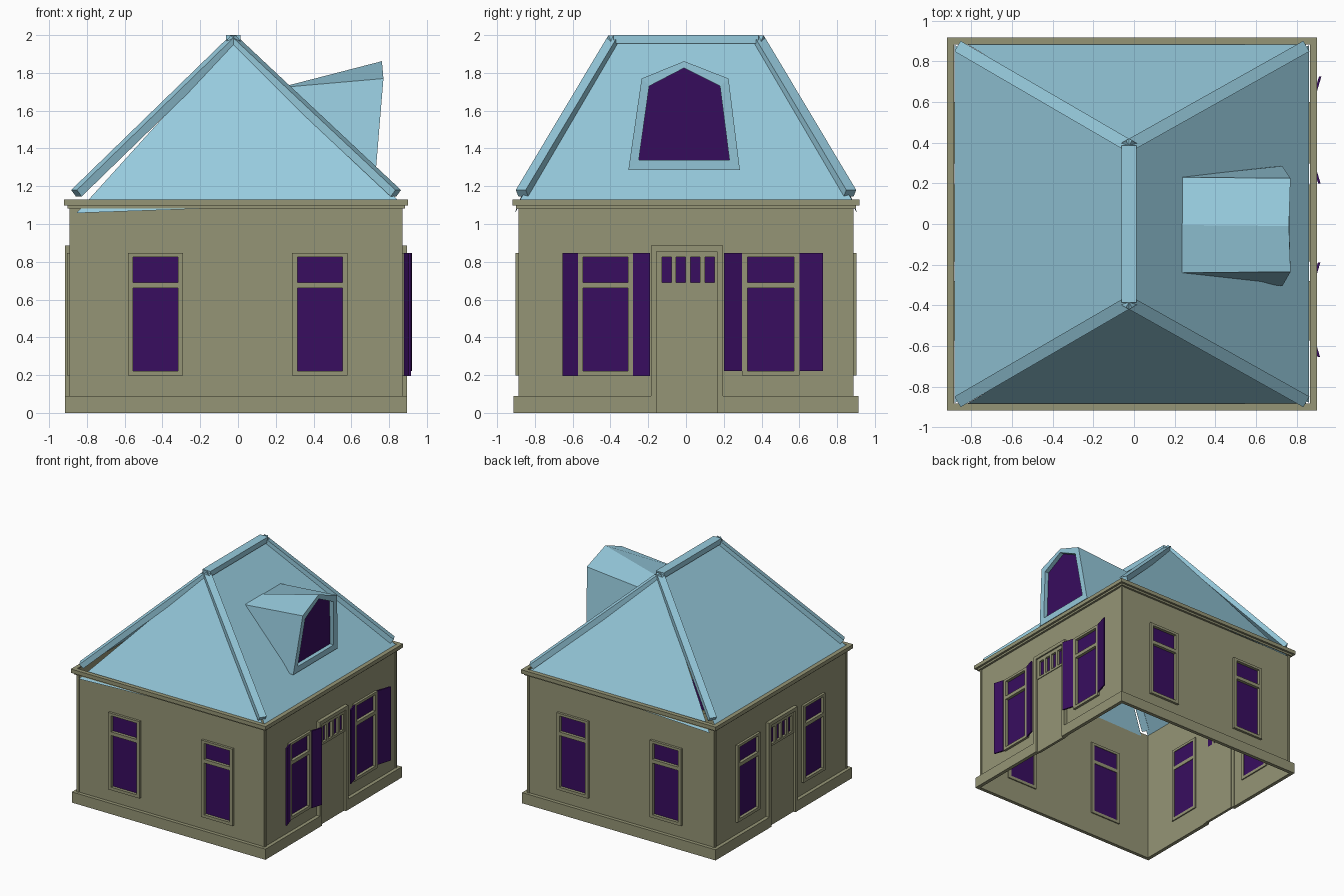
import bpy, bmesh
from mathutils import Vector

if "Cube" in bpy.data.objects:
    bpy.data.objects.remove(bpy.data.objects["Cube"])


def material(name, rgb):
    m = bpy.data.materials.new(name)
    m.diffuse_color = (*rgb, 1)
    m.use_nodes = True
    m.node_tree.nodes["Principled BSDF"].inputs["Base Color"].default_value = m.diffuse_color
    return m


STONE = material("stone", (0.30, 0.30, 0.18))
ROOF = material("roof_blue", (0.31, 0.60, 0.73))
GLASS = material("purple", (0.04, 0.004, 0.115))
XC, HX, HY, TOP = -0.01, 0.875, 0.882, 1.12

# side -> function mapping (along wall, outward, height) to world
SIDES = {
    "front": lambda u, d, z: (u, -HY - d, z),
    "back": lambda u, d, z: (u, HY + d, z),
    "right": lambda u, d, z: (XC + HX + d, u, z),
    "left": lambda u, d, z: (XC - HX - d, u, z),
}


def finish(name, bm, mat, normals=True):
    if normals:
        bmesh.ops.recalc_face_normals(bm, faces=bm.faces)
    me = bpy.data.meshes.new(name)
    bm.to_mesh(me)
    bm.free()
    me.materials.append(mat)
    ob = bpy.data.objects.new(name, me)
    bpy.context.collection.objects.link(ob)
    return ob


def panel(name, side, rect, d, mat, holes=(), slope=0):
    """Slab on a wall: rect (u0,u1,z0,z1), depth (d0,d1), rectangular holes."""
    u0, u1, z0, z1 = rect
    us = sorted({u0, u1, *[v for h in holes for v in h[:2] if u0 < v < u1]})
    zs = sorted({z0, z1, *[v for h in holes for v in h[2:] if z0 < v < z1]})
    bm = bmesh.new()
    grid = {}

    def vert(u, z):
        if (u, z) not in grid:
            grid[u, z] = bm.verts.new((u, d[0], z))
        return grid[u, z]
    for a, b in zip(us, us[1:]):
        for c, e in zip(zs, zs[1:]):
            mu, mz = (a + b) / 2, (c + e) / 2
            if not any(h[0] < mu < h[1] and h[2] < mz < h[3] for h in holes):
                bm.faces.new([vert(a, c), vert(b, c), vert(b, e), vert(a, e)])
    if d[1] > d[0]:
        ext = bmesh.ops.extrude_face_region(bm, geom=bm.faces[:], use_keep_orig=True)
        for v in ext["geom"]:
            if isinstance(v, bmesh.types.BMVert):
                v.co.y = d[1]
    for v in bm.verts:
        v.co = SIDES[side](v.co.x, v.co.y + slope * (v.co.x - (u0 + u1) / 2), v.co.z)
    return finish(name, bm, mat)


def poly(name, faces, mat):
    bm = bmesh.new()
    for f in faces:
        bm.faces.new([bm.verts.new(p) for p in f])
    bmesh.ops.remove_doubles(bm, verts=bm.verts, dist=1e-4)
    return finish(name, bm, mat)


def window(name, side, u0, u1):
    # casing with two panes and a recessed glass sheet
    w = 0.028
    lower, upper = (u0 + w, u1 - w, 0.222, 0.66), (u0 + w, u1 - w, 0.69, 0.826)
    panel(name + "_casing", side, (u0, u1, 0.197, 0.847), (-0.01, 0.02), STONE, [lower, upper])
    panel(name + "_glass", side, (u0 + .01, u1 - .01, 0.21, 0.84), (-0.005, -0.005), GLASS)


def door(name, side):
    # door surround, leaf and four-pane transom light
    panel(name + "_surround", side, (-.185, .195, 0, .885), (-.005, .03), STONE,
          [(-.155, .165, 0, .855)])
    panes = [(-.128 + i * .076, -.128 + i * .076 + .05, .69, .825) for i in range(4)]
    panel(name + "_transom", side, (-.155, .165, .67, .855), (-.005, .018), STONE, panes)
    panel(name + "_leaf", side, (-.155, .165, 0, .67), (-.01, .012), STONE)
    panel(name + "_transom_glass", side, (-.14, .155, .68, .835), (-.002, -.002), GLASS)


# walls with openings, plinth, cornice
LONG = [(-.583, -.29), (.287, .58)]
SHORT = [(-.572, -.28), (.297, .6)]
DOOR = (-.185, .195)
for side in SIDES:
    gable = side in ("front", "back")
    lo, hi = (XC - HX, XC + HX) if gable else (-HY, HY)
    wins = LONG if gable else SHORT
    holes = [(a + .015, b - .015, .21, .835) for a, b in wins]
    gap = []
    if not gable:
        holes.append((-.17, .18, 0, .87))
        gap = [(*DOOR, -1, 1)]
    panel(side + "_wall", side, (lo, hi, 0, TOP), (0, 0), STONE, holes)
    panel(side + "_plinth", side, (lo - .03, hi + .03, 0, .09), (0, .03), STONE, gap)
    panel(side + "_cornice", side, (lo - .036, hi + .036, 1.098, 1.13), (0, .036), STONE)
    panel(side + "_cornice_bed", side, (lo - .018, hi + .018, 1.082, 1.098), (0, .018), STONE)
    for i, e in enumerate((lo, hi - .018)):
        panel(f"{side}_corner_board_{i}", side, (e, e + .018, .09, 1.082), (0, .006), STONE)
    for i, (a, b) in enumerate(wins):
        window(f"{side}_window_{i}", side, a, b)
    if not gable:
        door(side + "_door", side)

# open shutters on the right side, outer edges swung out a little
for i, (a, b, z0, s) in enumerate([(-.655, -.572, .195, -.3), (-.28, -.19, .195, .3),
                                   (.2, .297, .222, -.3), (.6, .725, .222, .3)]):
    panel(f"shutter_{i}", "right", (a, b, z0, .846), (.026, .038), GLASS, slope=s)

# hip roof slopes
RX, RY, RZ = -0.025, 0.385, 1.975
for s, n in ((-1, "front"), (1, "back")):
    poly(n + "_roof_slope", [[(-.855, s * .905, 1.058), (.855, s * .887, 1.118),
                              (RX, s * (RY + .02), RZ)]], ROOF)
for n, x in (("left", -.882), ("right", .862)):
    poly(n + "_roof_slope", [[(x, -.88, 1.125), (x, .88, 1.125), (RX, RY, RZ), (RX, -RY, RZ)]], ROOF)


def bar(name, p, q, w, h):
    # capping strip along a roof edge
    p, q = Vector(p), Vector(q)
    side = (q - p).cross(Vector((0, 0, 1))).normalized()
    up = side.cross(q - p).normalized()
    bm = bmesh.new()
    ring = [(-w / 2, -h), (w / 2, -h), (w / 2, 0), (-w / 2, 0)]
    a, b = ([bm.verts.new(c + side * x + up * y) for x, y in ring] for c in (p, q))
    bm.faces.new(a)
    bm.faces.new(b)
    for i in range(4):
        j = (i + 1) % 4
        bm.faces.new([a[i], a[j], b[j], b[i]])
    return finish(name, bm, ROOF)


# ridge and hip caps
bar("ridge_cap", (RX, -RY, 2.0), (RX, RY, 2.0), .075, .045)
for sx, x in ((-1, -.868), (1, .848)):
    for sy in (-1, 1):
        bar(f"hip_cap_{sx}_{sy}", (x, sy * .875, 1.18), (RX, sy * RY, 1.999), .06, .045)

# dormer: flared shell, face frame, recessed glass
outer = [(.73, -.305, 1.287), (.77, -.235, 1.77), (.762, -.01, 1.862), (.77, .225, 1.77), (.73, .285, 1.287)]
inner = [(.734, -.25, 1.338), (.766, -.195, 1.73), (.764, -.01, 1.826), (.766, .18, 1.73), (.734, .23, 1.338)]
rec = [(x - .035, y, z) for x, y, z in inner]
back = [(.6, -.29, 1.287), (.22, -.24, 1.722), (.22, -.005, 1.722), (.22, .23, 1.722), (.6, .275, 1.287)]


def loft(a, b):
    return [[a[i], a[(i + 1) % 5], b[(i + 1) % 5], b[i]] for i in range(5)]


poly("dormer", loft(back, outer) + loft(outer, inner) + loft(inner, rec), ROOF)
poly("dormer_glass", [rec], GLASS)
